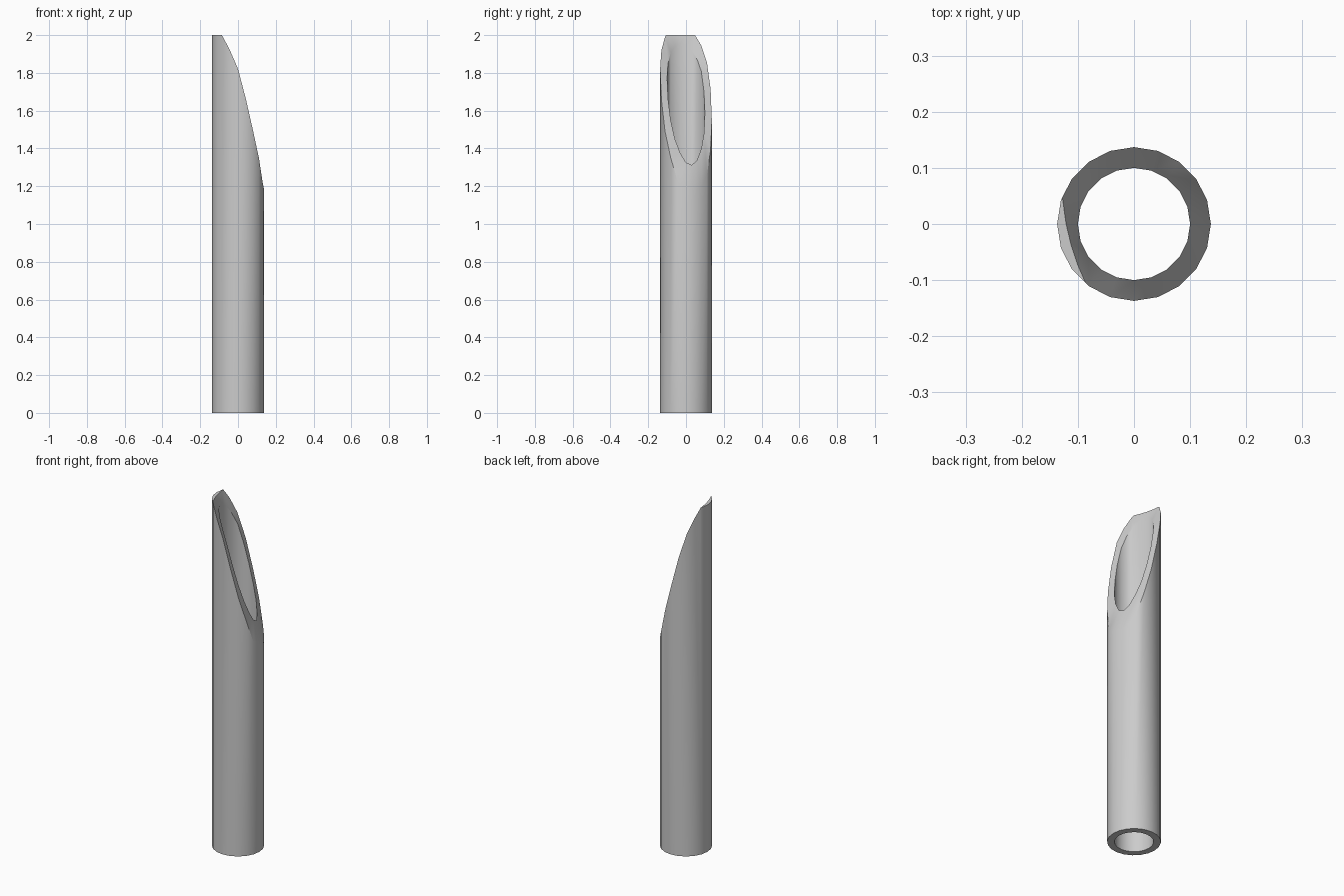
import bpy
import bmesh
from math import cos, sin, radians, tau

if "Cube" in bpy.data.objects:
    bpy.data.objects.remove(bpy.data.objects["Cube"])

SIDES, OUTER, INNER, HEIGHT = 20, 0.137, 0.10, 2.0
CUT_TURN = radians(15)      # heading of the lowest point of the slanted cut

# Cut profile: distance along the cut heading, height
CUT = [(-0.137, 2.05), (-0.11, 2.0), (-0.075, 1.92), (-0.035, 1.82), (0.007, 1.66),
       (0.049, 1.49), (0.086, 1.35), (0.115, 1.22), (0.137, 1.18)]


def cut_height(s):
    for (s0, z0), (s1, z1) in zip(CUT, CUT[1:]):
        if s <= s1:
            return z0 + (z1 - z0) * (s - s0) / (s1 - s0)
    return CUT[-1][1]


def ring(bm, radius, height):
    """Ring of vertices; height is a function of the angle."""
    angles = [tau * i / SIDES for i in range(SIDES)]
    return [bm.verts.new((radius * cos(a), radius * sin(a), height(a))) for a in angles]


def outer_rim(a):
    return cut_height(OUTER * cos(a - CUT_TURN))


def inner_rim(a):
    return 1.63 + 0.93 * (cut_height(INNER * cos(a - CUT_TURN)) - 1.63)


# Hollow tube: outer wall, slanted rim, bore, bottom ring
bm = bmesh.new()
loops = [ring(bm, OUTER, lambda a: 0), ring(bm, OUTER, outer_rim),
         ring(bm, INNER, inner_rim), ring(bm, INNER, lambda a: 0)]
for low, high in zip(loops, loops[1:] + loops[:1]):
    for i in range(SIDES):
        j = (i + 1) % SIDES
        bm.faces.new((low[i], low[j], high[j], high[i]))

# Blunt the tip flat
cut = bmesh.ops.bisect_plane(bm, geom=bm.verts[:] + bm.edges[:] + bm.faces[:],
                             plane_co=(0, 0, HEIGHT), plane_no=(0, 0, 1), clear_outer=True)
edges = [e for e in bm.edges if e.is_boundary]
bmesh.ops.holes_fill(bm, edges=edges, sides=0)
bmesh.ops.recalc_face_normals(bm, faces=bm.faces[:])

mesh = bpy.data.meshes.new("cut_tube")
bm.to_mesh(mesh)
bm.free()
tube = bpy.data.objects.new("cut_tube", mesh)
bpy.context.collection.objects.link(tube)

# Plain grey
grey = bpy.data.materials.new("light_grey")
grey.use_nodes = True
color = (0.6, 0.6, 0.6, 1)
grey.diffuse_color = color
grey.node_tree.nodes["Principled BSDF"].inputs["Base Color"].default_value = color
mesh.materials.append(grey)

bpy.context.view_layer.objects.active = tube
tube.select_set(True)
bpy.ops.object.shade_smooth_by_angle(angle=radians(30))
